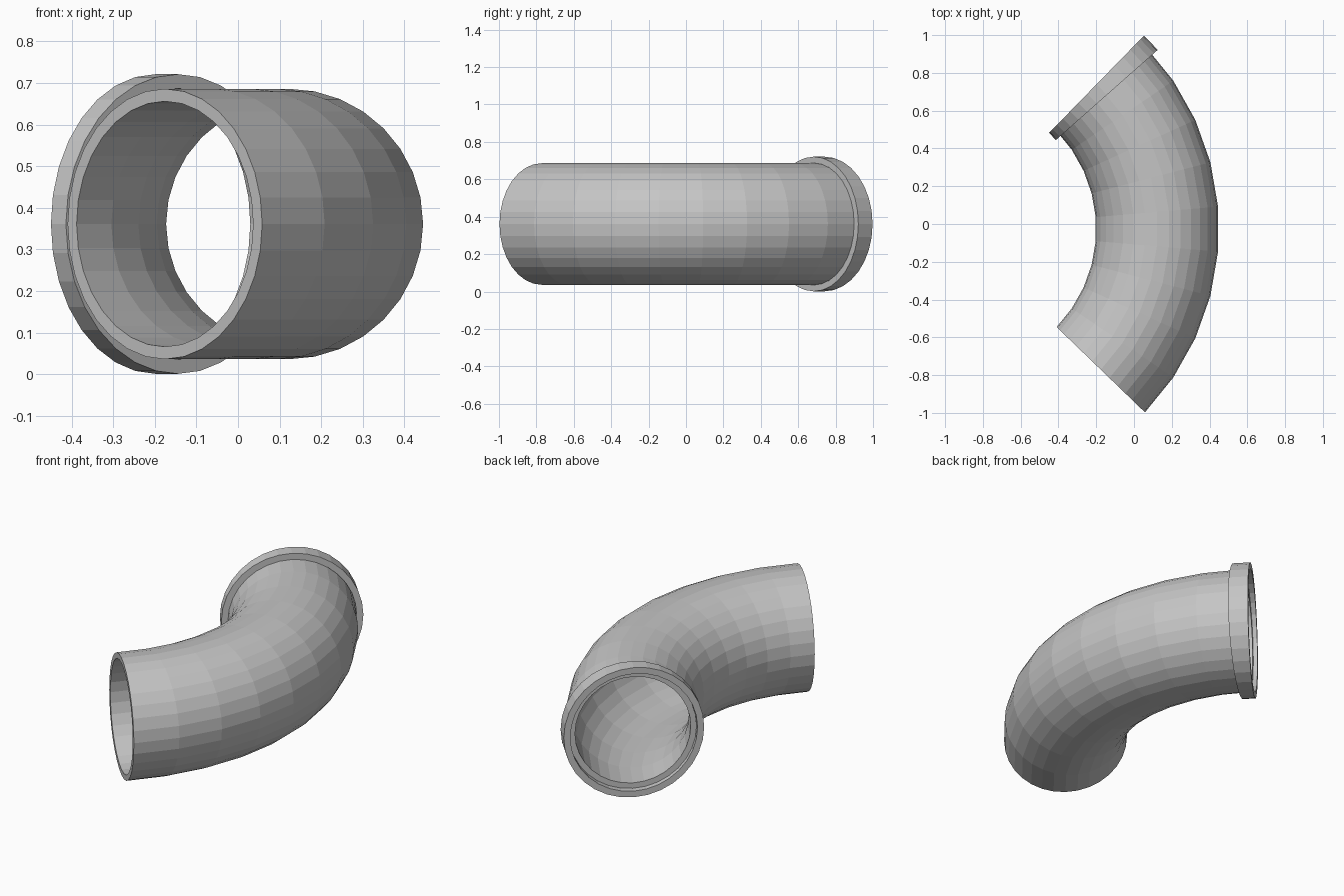
import bpy, bmesh
from math import sin, cos, pi, radians

cube = bpy.data.objects.get("Cube")
if cube:
    bpy.data.objects.remove(cube, do_unlink=True)

SIDES = 32
BEND = 1.0715                       # radius of the pipe's centreline
CENTRE = (-0.9465, -0.027, 0.361)   # centre of the bend

grey = bpy.data.materials.new("pipe grey")
grey.use_nodes = True
colour = (0.56, 0.56, 0.56, 1)
grey.diffuse_color = colour
grey.node_tree.nodes["Principled BSDF"].inputs["Base Color"].default_value = colour


def bent_tube(name, outer, inner, start, end, segments):
    """Hollow tube with flat rims, swept along the bend between two angles."""
    bm = bmesh.new()

    def ring(angle, radius):
        verts = []
        for i in range(SIDES):
            t = 2 * pi * i / SIDES
            reach = BEND + radius * cos(t)
            verts.append(bm.verts.new((CENTRE[0] + reach * cos(angle),
                                       CENTRE[1] + reach * sin(angle),
                                       CENTRE[2] + radius * sin(t))))
        return verts

    angles = [radians(start + (end - start) * k / segments) for k in range(segments + 1)]
    # Out along the outer wall, back along the inner wall, closed by the rims
    rings = [ring(a, outer) for a in angles] + [ring(a, inner) for a in reversed(angles)]
    for a, b in zip(rings, rings[1:] + rings[:1]):
        for i in range(SIDES):
            j = (i + 1) % SIDES
            bm.faces.new((a[i], a[j], b[j], b[i]))
    bmesh.ops.recalc_face_normals(bm, faces=bm.faces[:])

    mesh = bpy.data.meshes.new(name)
    bm.to_mesh(mesh)
    bm.free()
    mesh.materials.append(grey)
    obj = bpy.data.objects.new(name, mesh)
    bpy.context.collection.objects.link(obj)
    return obj


# Curved pipe, and the socket collar that overhangs its rear end
bent_tube("elbow_pipe", 0.325, 0.295, -44, 44, 9)
bent_tube("socket_collar", 0.36, 0.326, 41.5, 45.7, 1)
